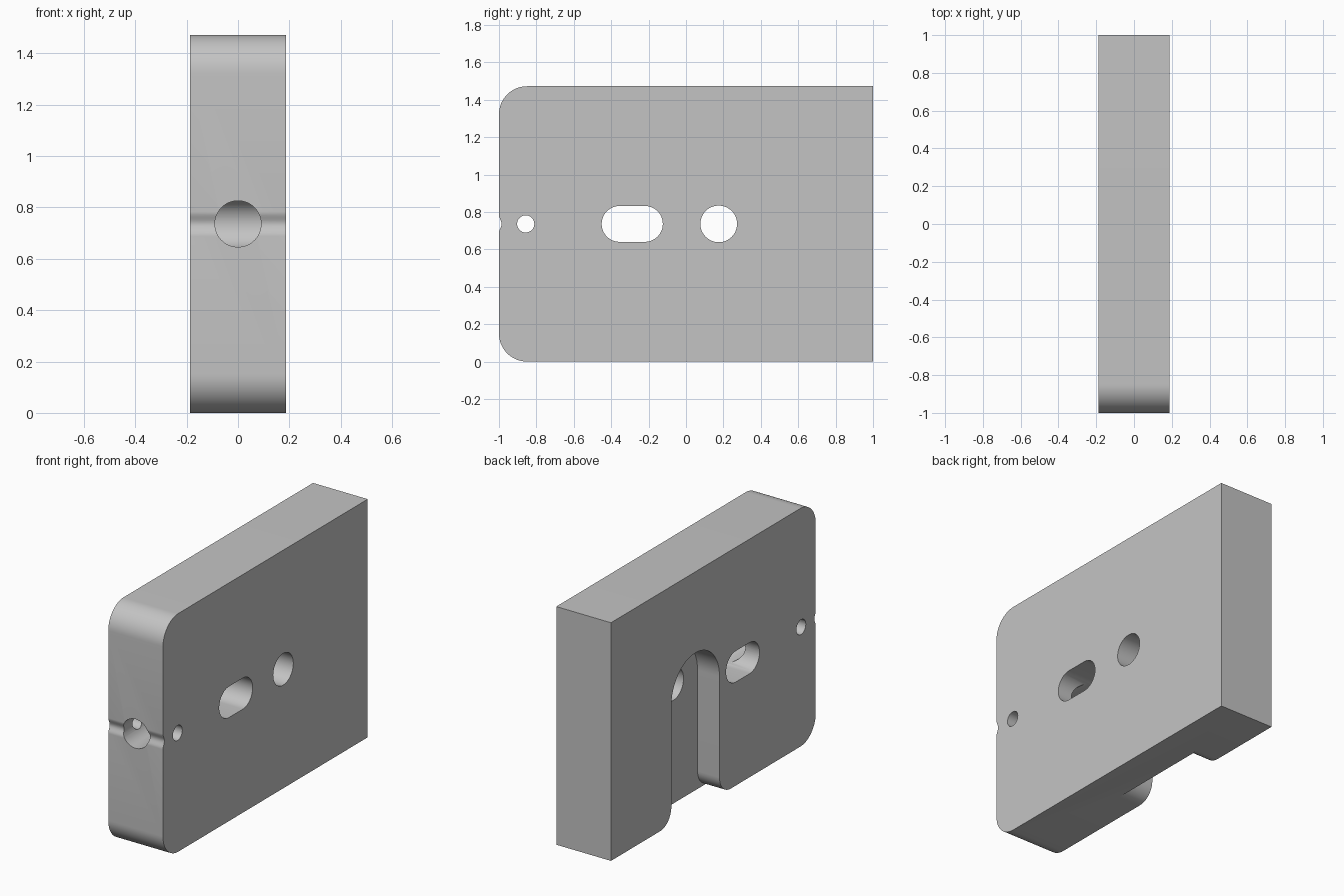
import bpy, bmesh, math

cube = bpy.data.objects.get("Cube")
if cube:
    bpy.data.objects.remove(cube, do_unlink=True)

HALF, HEIGHT = 0.187, 1.472
MID = HEIGHT / 2
CORNER = 0.15

grey = bpy.data.materials.new("plain grey")
grey.use_nodes = True
colour = (0.55, 0.55, 0.55, 1)
grey.diffuse_color = colour
grey.node_tree.nodes["Principled BSDF"].inputs["Base Color"].default_value = colour


def arc(y, z, r, start, end, steps=16):
    """Points of an arc in the side plane, angles in degrees."""
    angles = [math.radians(start + (end - start) * i / steps) for i in range(steps + 1)]
    return [(y + r * math.cos(a), z + r * math.sin(a)) for a in angles]


def prism(name, profile, x0, x1):
    """Extrude a side profile of (y, z) points across the thickness."""
    bm = bmesh.new()
    face = bm.faces.new([bm.verts.new((x0, y, z)) for y, z in profile])
    new = bmesh.ops.extrude_face_region(bm, geom=[face])["geom"]
    bmesh.ops.translate(bm, vec=(x1 - x0, 0, 0),
                        verts=[v for v in new if isinstance(v, bmesh.types.BMVert)])
    bmesh.ops.recalc_face_normals(bm, faces=bm.faces)
    mesh = bpy.data.meshes.new(name)
    bm.to_mesh(mesh)
    bm.free()
    mesh.materials.append(grey)
    obj = bpy.data.objects.new(name, mesh)
    bpy.context.collection.objects.link(obj)
    return obj


def oblong(y0, y1, r):
    return arc(y1, MID, r, -90, 90, 24) + arc(y0, MID, r, 90, 270, 24)


# Block outline: rounded front corners and a shallow groove across the front
groove = [(-1 + 0.007 * (1 + math.cos(math.pi * i / 8)), MID - 0.048 * i / 8)
          for i in range(-8, 9)]
outline = ([(1, 0), (1, HEIGHT)]
           + arc(CORNER - 1, HEIGHT - CORNER, CORNER, 90, 180)
           + groove
           + arc(CORNER - 1, CORNER, CORNER, 180, 270))
block = prism("block", outline, -HALF, HALF)

# Arched channel on one side, open at the bottom with flared corners
CY, CR, FLARE = 0.175, 0.235, 0.11
channel = (arc(CY, MID, CR, 0, 180, 32)
           + arc(CY - CR - FLARE, FLARE, FLARE, 0, -90, 10)
           + [(CY - CR - FLARE, -0.1), (CY + CR + FLARE, -0.1)]
           + arc(CY + CR + FLARE, FLARE, FLARE, 270, 180, 10))

cutters = [
    prism("channel_cutter", channel, -0.3, -HALF + 0.15),
    prism("oblong_cutter", oblong(-0.355, -0.22, 0.096), -0.3, 0.3),
    prism("round_hole_cutter", arc(CY, MID, 0.098, 0, 352.5, 47), -0.3, 0.3),
    prism("pin_hole_cutter", arc(-0.857, MID, 0.046, 0, 348.75, 31), -0.3, 0.3),
]

# Bore from the front into the oblong opening
bpy.ops.mesh.primitive_cylinder_add(vertices=48, radius=0.09, depth=0.9,
                                    location=(0, -0.75, MID),
                                    rotation=(math.pi / 2, 0, 0))
bore = bpy.context.object
bore.name = "bore_cutter"
bore.data.materials.append(grey)
cutters.append(bore)

bpy.ops.object.select_all(action='DESELECT')
block.select_set(True)
bpy.context.view_layer.objects.active = block
for cutter in cutters:
    mod = block.modifiers.new(cutter.name, 'BOOLEAN')
    mod.operation = 'DIFFERENCE'
    mod.solver = 'EXACT'
    mod.object = cutter
    bpy.ops.object.modifier_apply(modifier=mod.name)
for cutter in cutters:
    bpy.data.objects.remove(cutter, do_unlink=True)

bpy.ops.object.shade_smooth_by_angle(angle=math.radians(30))
